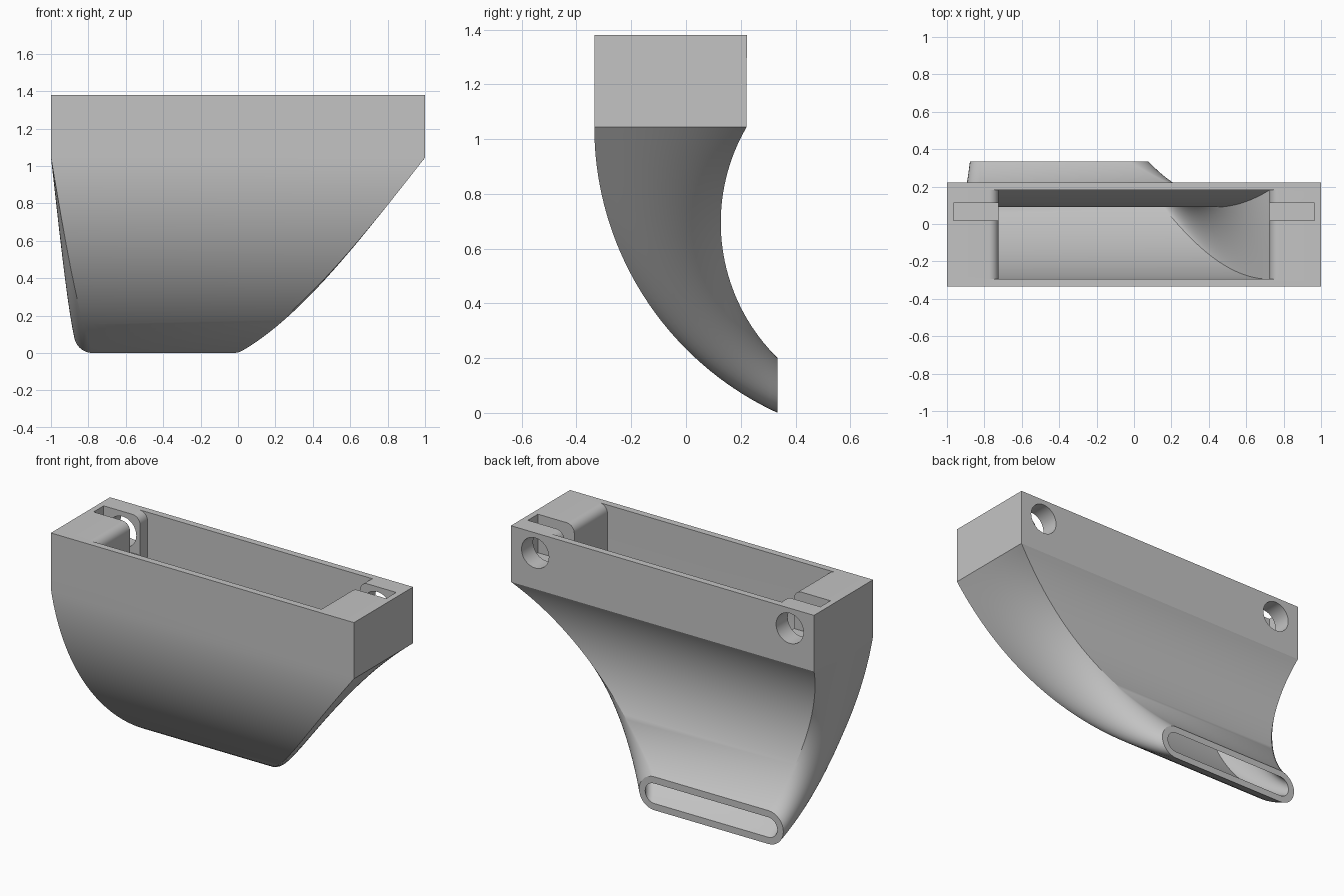
import bpy
import bmesh
from math import sin, cos, pi, radians
from mathutils import Vector

cube = bpy.data.objects.get("Cube")
if cube:
    bpy.data.objects.remove(cube, do_unlink=True)

STEPS = 36        # sections along the bend
ARC = 16          # segments on each rounded end
TOP, JOIN = 1.38, 1.045
FRONT_Y, BACK_Y = -0.335, 0.222
WALL = 0.04
OUTLET = (-0.777, -0.025)   # centres of the outlet's rounded ends
CAVITY = 0.725              # half length of the hollow
FILLET = 0.05

grey = bpy.data.materials.new("grey plastic")
grey.use_nodes = True
grey.diffuse_color = (0.55, 0.55, 0.55, 1)
grey.node_tree.nodes["Principled BSDF"].inputs["Base Color"].default_value = grey.diffuse_color


def mix(a, b, t):
    return a + (b - a) * t


def on_arc(cy, cz, r, start, end, t):
    a = radians(mix(start, end, t))
    return Vector((0, cy + r * cos(a), cz + r * sin(a)))


def section(front, back, half, t, radius):
    """Ring that turns from a rectangle (t=0) into a slot with round ends (t=1)."""
    ring = []
    for side, centre in ((-1, OUTLET[0]), (1, OUTLET[1])):
        for i in range(ARC + 1):
            u = i / ARC
            if side < 0:
                u = 1 - u
            v = mix(u, (1 - cos(pi * u)) / 2, t)
            p = front.lerp(back, v)
            p.x = mix(side * half, centre + side * radius * sin(pi * u), t)
            ring.append(p)
    return ring


def bend(t, half, radius, wall):
    front = on_arc(0.815, JOIN, 1.15, 180, 245.3, t)
    back = on_arc(0.82, 0.695, 0.693, 149.7, 225.6, t)
    inward = (back - front).normalized() * wall
    return section(front + inward, back - inward, half, t, radius)


def straight(z, half, wall):
    return section(Vector((0, FRONT_Y + wall, z)), Vector((0, BACK_Y - wall, z)), half, 0, 0)


# Duct: outer skin upwards, over the rim, then inner skin downwards
rings = [bend(1 - i / STEPS, 1, 0.1, 0) for i in range(STEPS + 1)]
rings.append(straight(TOP, 1, 0))
for i in range(9):
    a = i / 8 * pi / 2
    rings.append(straight(TOP - FILLET * (1 - cos(a)), CAVITY + FILLET * (1 - sin(a)), WALL))
rings += [bend(i / STEPS, CAVITY, 0.1 - WALL, WALL) for i in range(STEPS + 1)]

bm = bmesh.new()
loops = [[bm.verts.new(p) for p in ring] for ring in rings]
for k, low in enumerate(loops):
    high = loops[(k + 1) % len(loops)]
    for j in range(len(low)):
        n = (j + 1) % len(low)
        bm.faces.new((low[j], low[n], high[n], high[j]))
bmesh.ops.recalc_face_normals(bm, faces=bm.faces)
mesh = bpy.data.meshes.new("duct")
bm.to_mesh(mesh)
bm.free()
duct = bpy.data.objects.new("duct", mesh)
bpy.context.collection.objects.link(duct)
mesh.materials.append(grey)


def cut(cutter):
    cutter.hide_render = True
    cutter.data.materials.append(grey)
    bpy.context.view_layer.objects.active = duct
    mod = duct.modifiers.new("cut", "BOOLEAN")
    mod.operation = "DIFFERENCE"
    mod.solver = "EXACT"
    mod.object = cutter
    bpy.ops.object.modifier_apply(modifier=mod.name)
    bpy.data.objects.remove(cutter, do_unlink=True)


for side in (-1, 1):
    # Nut slot, open to the top and to the hollow
    bpy.ops.mesh.primitive_cube_add(size=1, location=(side * 0.8325, 0.065, 1.3))
    slot = bpy.context.object
    slot.name = "slot_cutter"
    slot.scale = (0.265, 0.095, 0.3)
    cut(slot)
    # Screw hole from the back into the slot
    bpy.ops.mesh.primitive_cylinder_add(vertices=48, radius=0.09, depth=0.25,
                                        location=(side * 0.84, 0.185, 1.26),
                                        rotation=(pi / 2, 0, 0))
    hole = bpy.context.object
    hole.name = "hole_cutter"
    cut(hole)

bpy.ops.object.select_all(action="DESELECT")
duct.select_set(True)
bpy.context.view_layer.objects.active = duct
bpy.ops.object.shade_smooth_by_angle(angle=radians(25))
